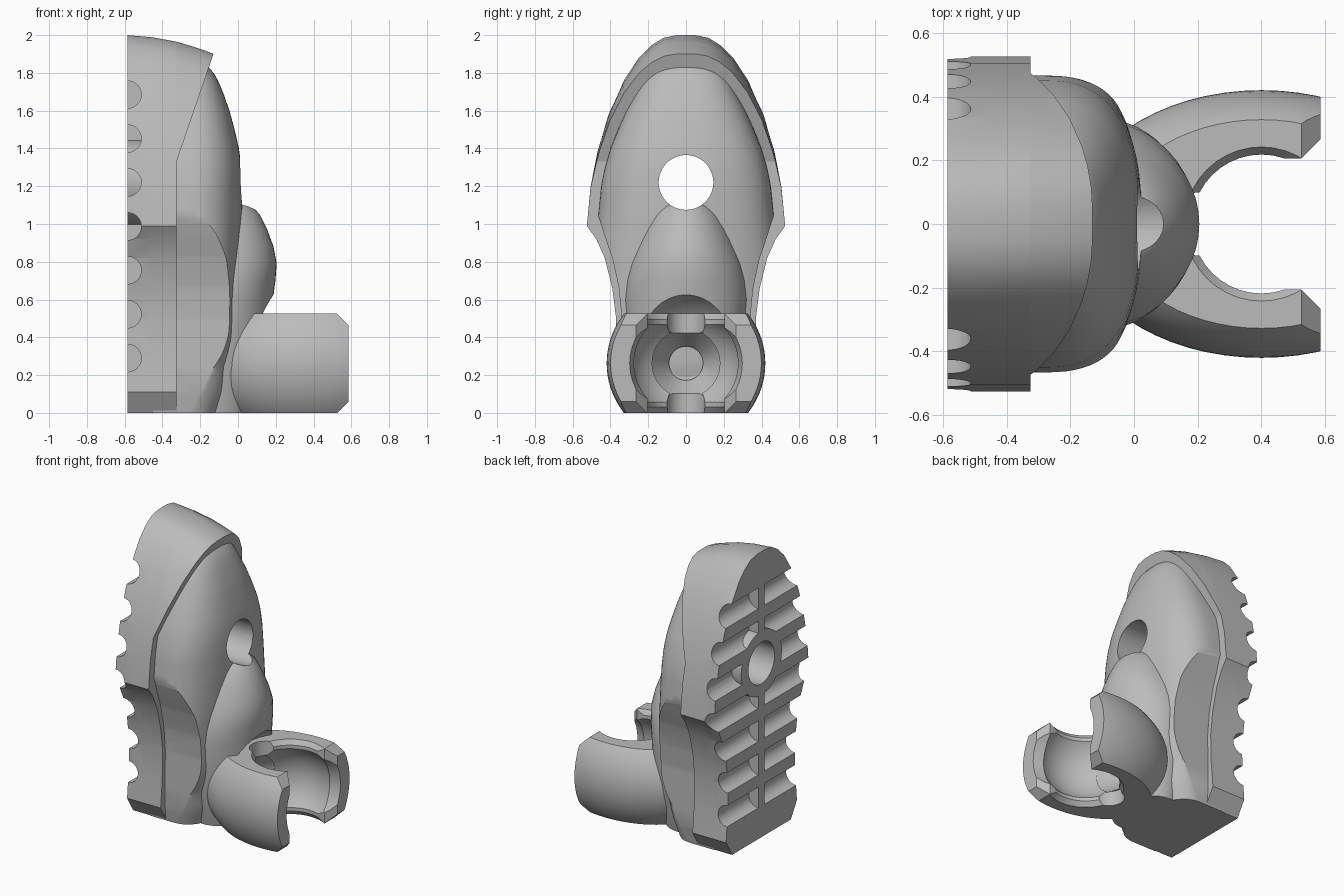
import bpy, bmesh, math
from mathutils import Vector, Matrix

if "Cube" in bpy.data.objects:
    bpy.data.objects.remove(bpy.data.objects["Cube"])

grey = bpy.data.materials.new("plain_grey")
grey.use_nodes = True
GREY = (0.5, 0.5, 0.5, 1)
grey.diffuse_color = GREY
grey.node_tree.nodes["Principled BSDF"].inputs["Base Color"].default_value = GREY


def finish(name, bm):
    bmesh.ops.recalc_face_normals(bm, faces=bm.faces)
    mesh = bpy.data.meshes.new(name)
    bm.to_mesh(mesh)
    bm.free()
    mesh.materials.append(grey)
    ob = bpy.data.objects.new(name, mesh)
    bpy.context.collection.objects.link(ob)
    return ob


def loft(rings):
    """Skin closed rings of equal length and cap both ends."""
    bm = bmesh.new()
    rows = [[bm.verts.new(p) for p in ring] for ring in rings]
    n = len(rows[0])
    for a, b in zip(rows, rows[1:]):
        for i in range(n):
            j = (i + 1) % n
            bm.faces.new((a[i], a[j], b[j], b[i]))
    bm.faces.new(rows[0])
    bm.faces.new(rows[-1])
    return bm


def clip(bm, point, normal):
    """Remove everything on the normal side of a plane and cap the cut."""
    geom = bm.verts[:] + bm.edges[:] + bm.faces[:]
    cut = bmesh.ops.bisect_plane(bm, geom=geom, plane_co=point, plane_no=normal,
                                 clear_outer=True)["geom_cut"]
    edges = [e for e in cut if isinstance(e, bmesh.types.BMEdge)]
    bmesh.ops.holes_fill(bm, edges=edges, sides=0)


def cone(start, end, r1, r2=None, segments=40):
    """Cylinder or cone between two points."""
    a, b = Vector(start), Vector(end)
    bm = bmesh.new()
    turn = (b - a).to_track_quat('Z', 'Y').to_matrix().to_4x4()
    bmesh.ops.create_cone(bm, cap_ends=True, segments=segments, radius1=r1,
                          radius2=r1 if r2 is None else r2, depth=(b - a).length,
                          matrix=Matrix.Translation((a + b) / 2) @ turn)
    return bm


def ball(center, scale):
    bm = bmesh.new()
    bmesh.ops.create_uvsphere(bm, u_segments=64, v_segments=40, radius=1,
                              matrix=Matrix.Translation(center) @ Matrix.Diagonal((*scale, 1)))
    return bm


def carve(ob, *cutters):
    """Subtract each cutter mesh, then discard it."""
    bpy.context.view_layer.objects.active = ob
    for bm in cutters:
        cutter = finish("cutter", bm)
        cutter.hide_render = True
        mod = ob.modifiers.new("carve", 'BOOLEAN')
        mod.operation, mod.solver, mod.object = 'DIFFERENCE', 'EXACT', cutter
        bpy.ops.object.modifier_apply(modifier=mod.name)
        bpy.data.objects.remove(cutter)


def lerp(table, z):
    """Interpolate rows of (z, values...) at a height."""
    for a, b in zip(table, table[1:]):
        if z <= b[0]:
            t = (z - a[0]) / (b[0] - a[0])
            return [p + (q - p) * t for p, q in zip(a[1:], b[1:])]
    return table[-1][1:]


def bore():
    return cone((-1, 0, 1.22), (0.5, 0, 1.22), 0.145, segments=48)


# Sole outline: half profile, mirrored across the middle
half = [(0.325, 0), (0.392, 0.11), (0.375, 0.3), (0.37, 0.5), (0.39, 0.66), (0.43, 0.82),
        (0.475, 0.92), (0.525, 0.99), (0.505, 1.2), (0.465, 1.4), (0.41, 1.58),
        (0.335, 1.75), (0.25, 1.88), (0.185, 1.945), (0.12, 1.985), (0.05, 2.0)]
outline = half + [(-y, z) for y, z in reversed(half)]


def sole_ring(x, top):
    s = top - 1
    return [(x, y * (1 - 0.3 * (1 - s)) if z > 1.3 else y, 1 + (z - 1) * s if z > 1 else z)
            for y, z in outline]


sole = finish("sole", loft([sole_ring(-0.585, 2.0), sole_ring(-0.45, 1.988),
                            sole_ring(-0.325, 1.965)]))

# Tread grooves either side of a centre rib
for i in range(7):
    z = 0.29 + 0.2325 * i
    for side in (1, -1):
        carve(sole, cone((-0.585, 0.035 * side, z), (-0.585, 0.7 * side, z), 0.073, segments=24))
carve(sole, bore())

ring = finish("tread_ring", cone((-0.585, 0, 1.22), (-0.47, 0, 1.22), 0.225, segments=48))
carve(ring, bore())

# Toe cap, sliced by the slanting rim plane
bm = loft([sole_ring(-0.325, 1.965), sole_ring(-0.25, 1.943), sole_ring(-0.18, 1.92),
           sole_ring(-0.05, 1.87)])
clip(bm, (-0.325, 0, 1.33), Vector((0.57, 0, -0.195)).normalized())
toe_cap = finish("toe_cap", bm)
carve(toe_cap, bore())

# Foot upper: rounded sections (height, half width, front), with scooped sides
sections = [(0, 0.33, -0.08), (0.11, 0.355, -0.03), (0.25, 0.38, 0), (0.42, 0.49, 0.005),
            (0.6, 0.5, 0.012), (0.8, 0.495, 0.02), (1.05, 0.465, 0.025), (1.2, 0.45, 0.022),
            (1.3, 0.43, 0.018), (1.4, 0.4, 0.005), (1.5, 0.36, -0.018), (1.6, 0.315, -0.045),
            (1.7, 0.265, -0.08), (1.78, 0.22, -0.115), (1.83, 0.18, -0.15), (1.88, 0.1, -0.22)]
CENTER = -0.28
rings = []
for k in range(48):
    z = 1.88 * k / 47
    w, front = lerp(sections, z)
    row = [(-0.45, -w, z)]
    for i in range(41):
        a = math.pi * (i / 40 - 0.5)
        row.append((CENTER + (front - CENTER) * max(math.cos(a), 0) ** 0.8,
                    math.copysign(abs(math.sin(a)) ** 0.8 * w, a), z))
    row.append((-0.45, w, z))
    rings.append(row)
foot = finish("foot_upper", loft(rings))
scoop = [(0.7, -0.1), (0.32, -0.1), (0.345, 0.11), (0.34, 0.5), (0.355, 0.66), (0.39, 0.82),
         (0.425, 0.92), (0.45, 1.0), (0.475, 1.07), (0.7, 1.07)]
for side in (1, -1):
    carve(foot, loft([[(x, side * y, z) for y, z in scoop] for x in (-0.6, 0.2)]))
carve(foot, bore())

# Ankle bulge: oval sections (height, depth, half width), hollowed above the socket
MID = 0.2625
profile = [(0, 0.2, 0.24), (0.25, 0.27, 0.3), (0.6, 0.285, 0.33), (0.7, 0.298, 0.32),
           (0.79, 0.305, 0.298), (0.88, 0.288, 0.262), (0.97, 0.255, 0.222),
           (1.05, 0.215, 0.18), (1.09, 0.18, 0.145), (1.125, 0.13, 0.1), (1.15, 0.05, 0.04)]
ankle = finish("ankle_bulge", loft(
    [[(-0.1 + d * math.cos(i * math.tau / 48), w * math.sin(i * math.tau / 48), z)
      for i in range(48)] for z, d, w in profile]))
carve(ankle, bore(), ball((0.4, 0, MID), (0.42, 0.42, 0.42)))

# Open ball socket
bm = ball((0.4, 0, MID), (0.6, 0.42, 0.42))
for point, normal in [((0, 0, 0), (0, 0, -1)), ((0, 0, 2 * MID), (0, 0, 1)),
                      ((0.585, 0, 0), (1, 0, 0)), ((-0.2, 0, 0), (-1, 0, 0)),
                      ((0.525, 0, 0), (0.707, 0, -0.707)),
                      ((0.525, 0, 2 * MID), (0.707, 0, 0.707))]:
    clip(bm, point, normal)
socket = finish("ball_socket", bm)
mouth = [(0.4, -0.205), (0.525, -0.205), (0.62, -0.3), (0.62, 0.3), (0.525, 0.205), (0.4, 0.205)]
carve(socket,
      ball((0.4, 0, MID), (0.3, 0.3, 0.3)),
      cone((0.4, 0, -0.1), (0.4, 0, 0.7), 0.218),
      loft([[(x, y, z) for x, y in mouth] for z in (-0.1, 0.7)]),
      cone((0.5, 0, MID), (0.62, 0, MID), 0.27, 0.31),
      cone((0.16, 0, MID), (0.02, 0, MID), 0.19, 0.09),
      cone((0.1, 0, MID), (-0.05, 0, MID), 0.09))
for side in (1, -1):
    # Chamfered rim and back notch, top and bottom
    carve(socket,
          cone((0.4, 0, MID + side * 0.22), (0.4, 0, MID + side * 0.28), 0.21, 0.255),
          cone((0.21, 0, MID + side * 0.16), (0.21, 0, MID + side * 0.4), 0.1))

# Smooth shading with crisp edges
bpy.ops.object.select_all(action='DESELECT')
for ob in (sole, ring, toe_cap, foot, ankle, socket):
    ob.select_set(True)
    bpy.context.view_layer.objects.active = ob
bpy.ops.object.shade_smooth_by_angle(angle=math.radians(32))
